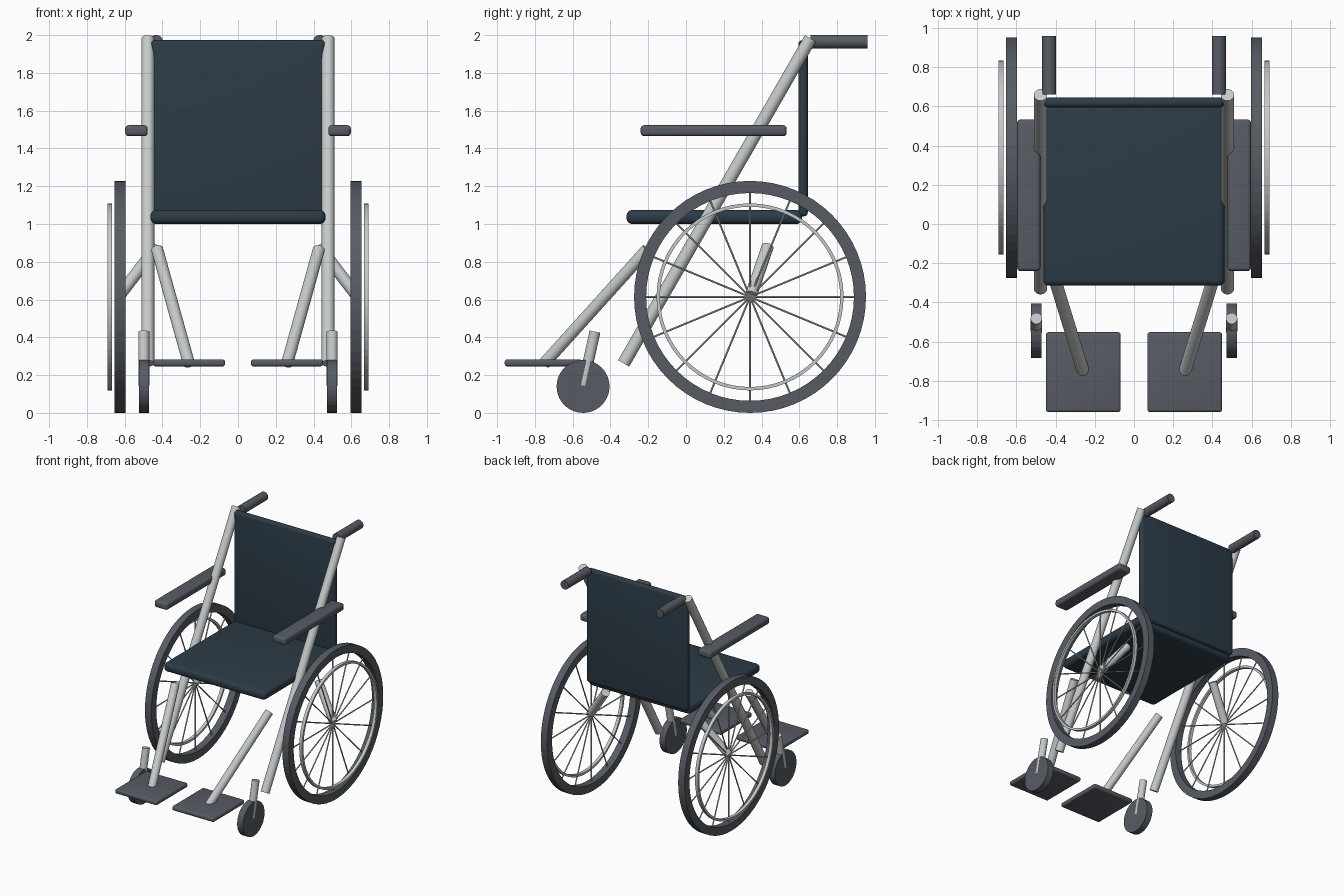
import bpy, bmesh, math
from mathutils import Vector, Matrix

if "Cube" in bpy.data.objects:
    bpy.data.objects.remove(bpy.data.objects["Cube"])


def material(name, rgb):
    m = bpy.data.materials.new(name)
    m.diffuse_color = (*rgb, 1)
    m.use_nodes = True
    m.node_tree.nodes["Principled BSDF"].inputs["Base Color"].default_value = m.diffuse_color
    return m


METAL = material("light metal", (0.56, 0.59, 0.59))
RUBBER = material("dark grey rubber", (0.095, 0.107, 0.127))
FABRIC = material("navy fabric", (0.026, 0.044, 0.062))


def finish(name, bm, mat, smooth=True):
    bmesh.ops.recalc_face_normals(bm, faces=bm.faces)
    for f in bm.faces:
        f.smooth = smooth
    if smooth:
        for e in bm.edges:
            e.smooth = len(e.link_faces) == 2 and e.calc_face_angle(0) < math.radians(40)
    me = bpy.data.meshes.new(name)
    bm.to_mesh(me)
    bm.free()
    me.materials.append(mat)
    ob = bpy.data.objects.new(name, me)
    bpy.context.collection.objects.link(ob)
    return ob


def add_tube(bm, a, b, r, sides):
    a, b = Vector(a), Vector(b)
    d = b - a
    mat = Matrix.Translation((a + b) / 2) @ d.to_track_quat('Z', 'Y').to_matrix().to_4x4()
    bmesh.ops.create_cone(bm, cap_ends=True, segments=sides, radius1=r, radius2=r,
                          depth=d.length, matrix=mat)


def tube(name, a, b, r, mat, sides=24, smooth=True):
    bm = bmesh.new()
    add_tube(bm, a, b, r, sides)
    return finish(name, bm, mat, smooth)


def cushion(name, lo, hi, mat, bevel):
    """Box between two corners with rounded edges."""
    lo, hi = Vector(lo), Vector(hi)
    bm = bmesh.new()
    bmesh.ops.create_cube(bm, size=1, matrix=Matrix.Translation((lo + hi) / 2)
                          @ Matrix.Diagonal((*(hi - lo), 1)))
    bmesh.ops.bevel(bm, geom=bm.edges[:], offset=bevel, segments=4, profile=0.5,
                    affect='EDGES')
    return finish(name, bm, mat)


def ring(name, centre, r_in, r_out, width, mat, n=64):
    """Flat-sided hoop around the x axis."""
    bm = bmesh.new()
    profile = [(-width / 2, r_in), (width / 2, r_in), (width / 2, r_out), (-width / 2, r_out)]
    loops = []
    for i in range(n):
        t = math.tau * i / n
        loops.append([bm.verts.new((centre[0] + x, centre[1] + r * math.cos(t),
                                    centre[2] + r * math.sin(t))) for x, r in profile])
    for i in range(n):
        p, q = loops[i], loops[(i + 1) % n]
        for k in range(4):
            j = (k + 1) % 4
            bm.faces.new((p[k], p[j], q[j], q[k]))
    return finish(name, bm, mat, smooth=False)


# Seat and backrest
cushion("seat", (-0.463, -0.315, 1.0), (0.463, 0.615, 1.074), FABRIC, 0.03)
cushion("backrest", (-0.46, 0.595, 1.04), (0.46, 0.645, 1.974), FABRIC, 0.022)

WY, WZ = 0.339, 0.614  # big wheel axle
for side, s in (("left", -1), ("right", 1)):
    # Frame tubes
    tube(f"{side}_main_tube", (s * 0.477, -0.33, 0.262), (s * 0.477, 0.659, 1.983), 0.034, METAL)
    tube(f"{side}_axle_strut", (s * 0.625, 0.345, 0.625), (s * 0.43, 0.432, 0.88), 0.032, METAL)
    tube(f"{side}_footrest_tube", (s * 0.26, -0.75, 0.262), (s * 0.428, -0.205, 0.866),
         0.032, METAL)

    # Push handle, armrest and footplate
    tube(f"{side}_handle", (s * 0.433, 0.66, 1.965), (s * 0.433, 0.96, 1.965), 0.036, RUBBER)
    xs = sorted((s * 0.478, s * 0.597))
    cushion(f"{side}_armrest", (xs[0], -0.24, 1.465), (xs[1], 0.533, 1.523), RUBBER, 0.018)
    xs = sorted((s * 0.068, s * 0.45))
    cushion(f"{side}_footplate", (xs[0], -0.96, 0.246), (xs[1], -0.552, 0.283), RUBBER, 0.014)

    # Big wheel: tyre, hand rim and spokes
    ring(f"{side}_tyre", (s * 0.625, WY, WZ), 0.55, 0.614, 0.058, RUBBER)
    ring(f"{side}_hand_rim", (s * 0.679, WY, WZ), 0.477, 0.495, 0.026, METAL)
    bm = bmesh.new()
    for i in range(16):
        t = math.tau * i / 16
        add_tube(bm, (s * 0.625, WY, WZ),
                 (s * 0.625, WY + 0.55 * math.cos(t), WZ + 0.55 * math.sin(t)), 0.005, 8)
    finish(f"{side}_spokes", bm, METAL)

    # Front caster
    tube(f"{side}_caster_wheel", (s * 0.472, -0.545, 0.14), (s * 0.525, -0.545, 0.14),
         0.14, RUBBER, 40, smooth=False)
    tube(f"{side}_caster_fork", (s * 0.4985, -0.545, 0.145), (s * 0.4985, -0.482, 0.43),
         0.029, METAL)
